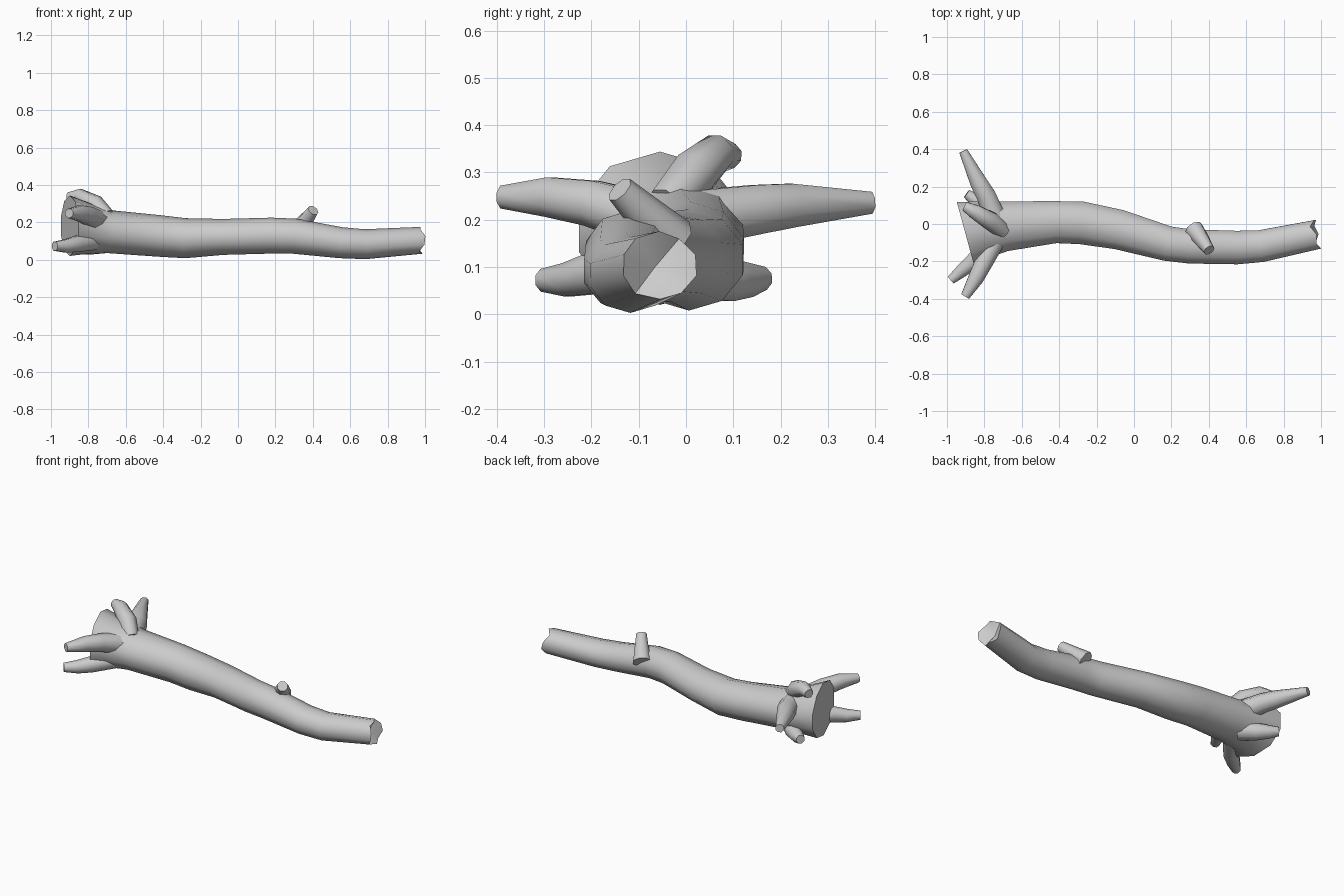
import bpy, bmesh, math
from mathutils import Vector


def tube(name, rings, sides, start_dir=None, jag=None, spin=0.0):
    """Loft rings of (x, y, z, side radius, upright radius) along their path."""
    bm = bmesh.new()
    pts = [Vector(r[:3]) for r in rings]
    loops = []
    for i, (p, r) in enumerate(zip(pts, rings)):
        t = (pts[min(i + 1, len(pts) - 1)] - pts[max(i - 1, 0)]).normalized()
        if i == 0 and start_dir:
            t = Vector(start_dir).normalized()
        side = Vector((0, 0, 1)).cross(t).normalized()
        up = t.cross(side)
        loop = []
        for k in range(sides):
            a = 2 * math.pi * k / sides + spin
            q = p + side * math.cos(a) * r[3] + up * math.sin(a) * r[4]
            if jag and i == len(pts) - 1:
                q += t * jag[k % len(jag)]
            loop.append(bm.verts.new(q))
        loops.append(loop)
    for a, b in zip(loops, loops[1:]):
        for k in range(sides):
            n = (k + 1) % sides
            bm.faces.new((a[k], a[n], b[n], b[k]))
    bm.faces.new(loops[0][::-1])
    if jag:
        # splintered end sinks towards its middle
        c = bm.verts.new(pts[-1] - (pts[-1] - pts[-2]).normalized() * 0.035)
        for k in range(sides):
            bm.faces.new((loops[-1][k], loops[-1][(k + 1) % sides], c))
    else:
        bm.faces.new(loops[-1])
    bmesh.ops.recalc_face_normals(bm, faces=bm.faces)
    me = bpy.data.meshes.new(name)
    bm.to_mesh(me)
    bm.free()
    ob = bpy.data.objects.new(name, me)
    bpy.context.collection.objects.link(ob)
    bpy.ops.object.select_all(action='DESELECT')
    ob.select_set(True)
    bpy.context.view_layer.objects.active = ob
    bpy.ops.object.shade_smooth_by_angle(angle=math.radians(48))
    return ob


# Trunk: flared root plate at the left, broken end at the right
tube("trunk", [
    (-0.90, -0.055, 0.182, 0.187, 0.162),
    (-0.81, -0.03, 0.165, 0.160, 0.138),
    (-0.69, -0.012, 0.150, 0.140, 0.115),
    (-0.42, 0.010, 0.127, 0.118, 0.111),
    (-0.28, 0.006, 0.115, 0.120, 0.107),
    (-0.08, -0.030, 0.122, 0.112, 0.096),
    (0.18, -0.105, 0.129, 0.098, 0.096),
    (0.30, -0.120, 0.126, 0.096, 0.094),
    (0.55, -0.126, 0.091, 0.094, 0.083),
    (0.68, -0.118, 0.083, 0.090, 0.080),
    (0.97, -0.058, 0.103, 0.082, 0.072),
], 10, start_dir=(0.33, 0.09, 0), jag=[0.01, -0.015, 0.012, 0.0, 0.018], spin=math.pi / 10)

# Broken roots and the branch stub: (x, y, z, radius) along each
stubs = {
    "root_back": [(-0.73, 0.00, 0.20, 0.065), (-0.79, 0.15, 0.222, 0.056),
                  (-0.83, 0.22, 0.23, 0.05), (-0.913, 0.39, 0.236, 0.025)],
    "root_top": [(-0.70, -0.04, 0.23, 0.045), (-0.765, 0.015, 0.295, 0.053),
                 (-0.85, 0.065, 0.34, 0.042), (-0.905, 0.095, 0.335, 0.027)],
    "root_front": [(-0.74, -0.08, 0.20, 0.060), (-0.80, -0.20, 0.235, 0.052),
                   (-0.845, -0.29, 0.248, 0.045), (-0.903, -0.388, 0.248, 0.026)],
    "root_low_front": [(-0.76, -0.08, 0.10, 0.050), (-0.86, -0.20, 0.085, 0.046),
                       (-0.92, -0.25, 0.073, 0.038), (-0.98, -0.30, 0.072, 0.026)],
    "root_low_back": [(-0.73, 0.02, 0.085, 0.055), (-0.80, 0.09, 0.072, 0.048),
                      (-0.85, 0.13, 0.072, 0.038), (-0.895, 0.162, 0.076, 0.026)],
    "branch_stub": [(0.32, -0.03, 0.155, 0.055), (0.37, -0.095, 0.22, 0.040),
                    (0.402, -0.14, 0.264, 0.031)],
}
for name, path in stubs.items():
    tube(name, [(x, y, z, r, r) for x, y, z, r in path], 8, spin=math.pi / 8)
